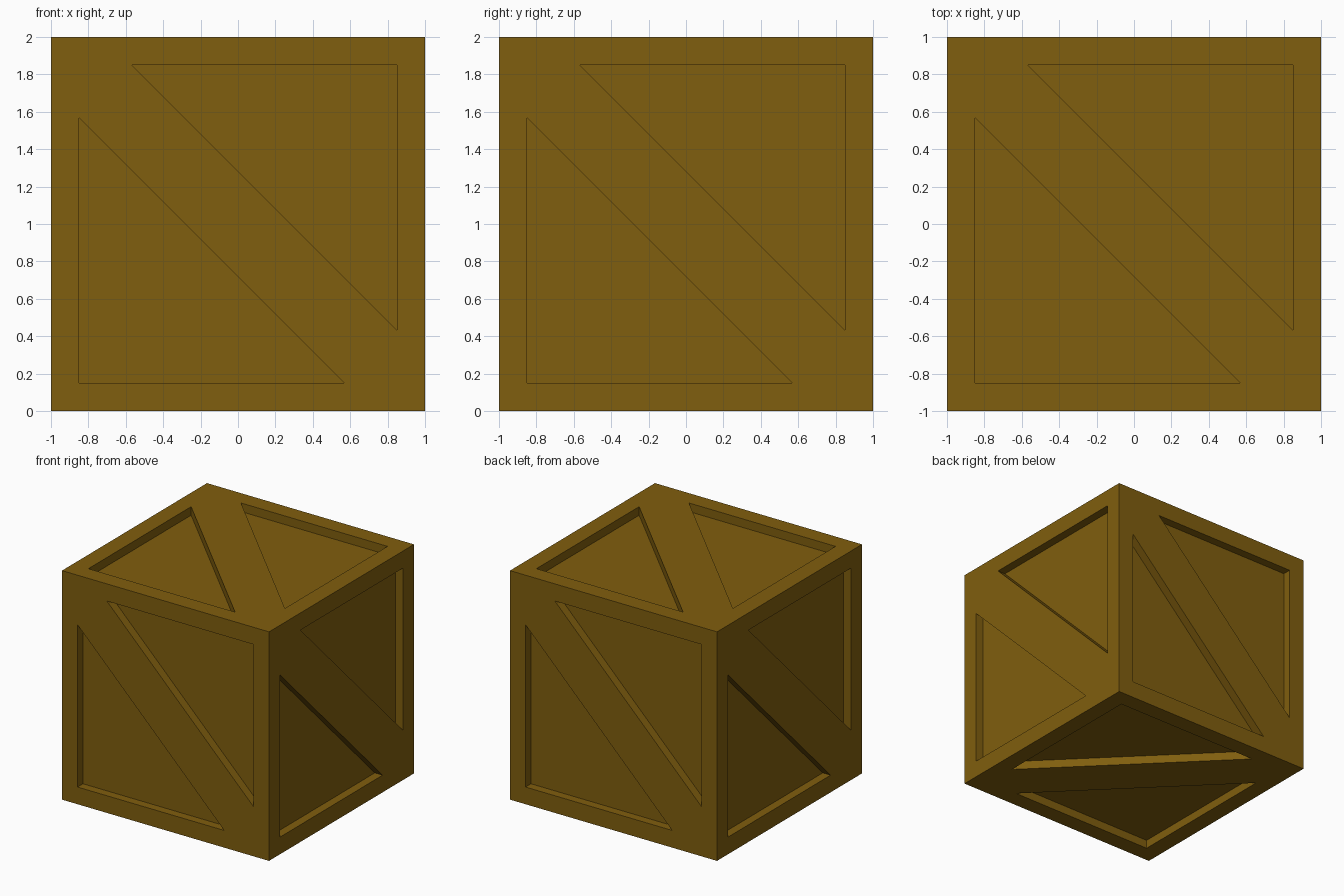
import bpy, bmesh
from mathutils import Vector

if "Cube" in bpy.data.objects:
    bpy.data.objects.remove(bpy.data.objects["Cube"])

H, IN, LONG, DEPTH = 1.0, 0.85, 0.567, 0.075   # half size, frame edge, triangle tip, recess

wood = bpy.data.materials.new("brown wood")
wood.diffuse_color = (0.216, 0.112, 0.0044, 1)
wood.use_nodes = True
wood.node_tree.nodes["Principled BSDF"].inputs["Base Color"].default_value = wood.diffuse_color

bm = bmesh.new()


def crate_side(u, v):
    """One side: frame, diagonal brace and two sunken triangular panels."""
    u, v = Vector(u), Vector(v)
    w = u.cross(v)

    def add(points):
        bm.faces.new([bm.verts.new(u * a + v * b + w * c + Vector((0, 0, H)))
                      for a, b, c in points])

    def flat(*pts):
        add([(a, b, H) for a, b in pts])

    A, B, C, D = (-H, -H), (H, -H), (H, H), (-H, H)
    low = [(-IN, -IN), (LONG, -IN), (-IN, LONG)]
    high = [(-a, -b) for a, b in low]
    # frame boards
    flat(A, B, low[1], low[0])
    flat(A, low[0], low[2], D)
    flat(C, D, high[1], high[0])
    flat(C, high[0], high[2], B)
    # diagonal brace
    flat(low[1], B, high[2], high[1], D, low[2])
    # sunken panels with their walls
    for tri in (low, high):
        add([(a, b, H - DEPTH) for a, b in tri])
        for (a, b), (c, d) in zip(tri, tri[1:] + tri[:1]):
            add([(a, b, H), (c, d, H), (c, d, H - DEPTH), (a, b, H - DEPTH)])


X, Y, Z = (1, 0, 0), (0, 1, 0), (0, 0, 1)
for u, v in ((X, Z), (Y, Z), ((-1, 0, 0), Z), ((0, -1, 0), Z), (X, Y), (Y, X)):
    crate_side(u, v)

bmesh.ops.remove_doubles(bm, verts=bm.verts, dist=0.0005)
bmesh.ops.recalc_face_normals(bm, faces=bm.faces)
mesh = bpy.data.meshes.new("crate")
bm.to_mesh(mesh)
bm.free()
mesh.materials.append(wood)
bpy.context.collection.objects.link(bpy.data.objects.new("crate", mesh))
